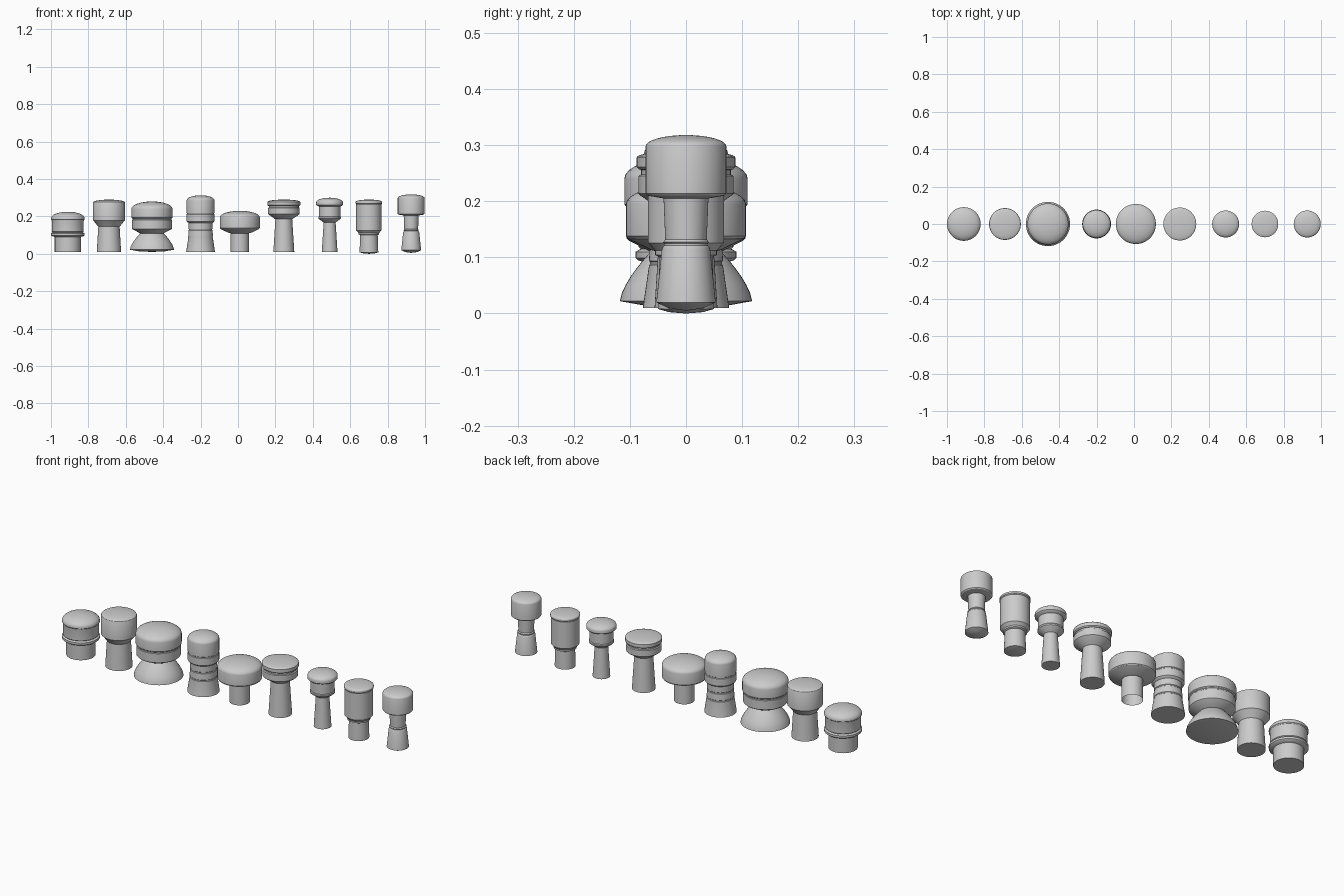
import bpy, bmesh, math

cube = bpy.data.objects.get("Cube")
if cube:
    bpy.data.objects.remove(cube)

grey = bpy.data.materials.new("plain_grey")
grey.use_nodes = True
grey.diffuse_color = (0.6, 0.6, 0.6, 1)
grey.node_tree.nodes["Principled BSDF"].inputs["Base Color"].default_value = grey.diffuse_color

FLOOR = 0.01
BEVEL = 0.004


# Each helper returns (radius, height) points for one stretch of a knob's outline.
def base(radius, bottom=FLOOR, sag=0):
    """Closed underside; sag lifts the outer edge to leave a rounded bottom."""
    return [(0, bottom), (radius * 0.6, bottom + sag * 0.3), (radius, bottom + sag)]


def stem(foot, neck, top, bottom=FLOOR):
    """Straight stem running from the foot radius to the neck radius."""
    return [(foot, bottom), (neck, top)]


def bell(foot, neck, bottom, top, steps=6):
    """Foot that swells outwards from the neck in a soft curve."""
    outline = []
    for i in range(1, steps + 1):
        t = i / steps
        radius = neck + (foot - neck) * (1 - t ** 1.5)
        outline.append((radius, bottom + (top - bottom) * t))
    return outline


def band(radius, low, high):
    """Straight ring of the head with a bevelled lower edge."""
    return [(radius - BEVEL, low), (radius, low + BEVEL), (radius, high)]


def groove(radius, height):
    """Narrow notch cut around the outline."""
    inner = radius - BEVEL / 2
    half = BEVEL / 2
    return [(radius, height - BEVEL), (inner, height - half),
            (inner, height + half), (radius, height + BEVEL)]


def crown(radius, edge, top, steps=8):
    """Rounded cap: quarter ellipse from the rim to the centre of the top."""
    outline = []
    for i in range(1, steps):
        angle = math.pi / 2 * i / steps
        outline.append((radius * math.cos(angle), edge + (top - edge) * math.sin(angle)))
    return outline + [(0, top)]


def turned(name, x, outline, top):
    """Lathe an outline around the vertical axis and close it with a crown."""
    points = outline + crown(*outline[-1], top)
    bm = bmesh.new()
    verts = [bm.verts.new((radius, 0, height)) for radius, height in points]
    edges = [bm.edges.new(pair) for pair in zip(verts, verts[1:])]
    bmesh.ops.spin(bm, geom=verts + edges, cent=(0, 0, 0), axis=(0, 0, 1),
                   angle=math.tau, steps=48)
    bmesh.ops.remove_doubles(bm, verts=bm.verts, dist=0.0001)
    bmesh.ops.recalc_face_normals(bm, faces=bm.faces)
    mesh = bpy.data.meshes.new(name)
    bm.to_mesh(mesh)
    bm.free()
    mesh.materials.append(grey)
    knob = bpy.data.objects.new(name, mesh)
    knob.location.x = x
    bpy.context.collection.objects.link(knob)
    bpy.ops.object.select_all(action="DESELECT")
    knob.select_set(True)
    bpy.context.view_layer.objects.active = knob
    bpy.ops.object.shade_smooth_by_angle(angle=math.radians(30))


# Short knob with a beaded lower rim
outline = base(radius=0.07) + stem(foot=0.07, neck=0.07, top=0.09)
outline += band(radius=0.09, low=0.095, high=0.11)
outline += band(radius=0.085, low=0.115, high=0.175)
outline += band(radius=0.09, low=0.18, high=0.19)
turned("beaded_knob", x=-0.91, outline=outline, top=0.225)

# Cylinder head on a gently flared stem
outline = base(radius=0.065) + stem(foot=0.065, neck=0.057, top=0.145)
outline += band(radius=0.085, low=0.175, high=0.275)
turned("drum_knob", x=-0.69, outline=outline, top=0.29)

# Wide head on a bell-shaped foot
outline = base(radius=0.118, sag=0.012)
outline += bell(foot=0.118, neck=0.063, bottom=0.022, top=0.11)
outline += band(radius=0.106, low=0.13, high=0.18) + groove(radius=0.106, height=0.185)
outline += band(radius=0.11, low=0.19, high=0.24)
turned("bell_knob", x=-0.46, outline=outline, top=0.28)

# Tall head with a ringed neck
outline = base(radius=0.077) + stem(foot=0.077, neck=0.066, top=0.085)
outline += groove(radius=0.066, height=0.09) + groove(radius=0.064, height=0.13)
outline += stem(foot=0.064, neck=0.064, bottom=0.14, top=0.165)
outline += band(radius=0.075, low=0.17, high=0.21) + groove(radius=0.075, height=0.215)
outline += stem(foot=0.075, neck=0.075, bottom=0.22, top=0.285)
turned("ringed_knob", x=-0.2, outline=outline, top=0.313)

# Broad mushroom knob on a hollow stem
outline = stem(foot=0.049, neck=0.049, top=0.11)
outline += stem(foot=0.062, neck=0.104, bottom=0.113, top=0.133)
outline += band(radius=0.107, low=0.134, high=0.195)
turned("mushroom_knob", x=0.01, outline=outline, top=0.23)

# Grooved head on a tapered stem
outline = base(radius=0.056) + stem(foot=0.056, neck=0.045, top=0.185)
outline += band(radius=0.085, low=0.21, high=0.245)
outline += stem(foot=0.08, neck=0.08, bottom=0.248, top=0.256)
outline += band(radius=0.088, low=0.257, high=0.278)
turned("grooved_knob", x=0.245, outline=outline, top=0.29)

# Small capped knob with a slim stem
outline = base(radius=0.042) + stem(foot=0.042, neck=0.032, top=0.168)
outline += band(radius=0.06, low=0.185, high=0.196)
outline += stem(foot=0.057, neck=0.057, bottom=0.2, top=0.253)
outline += band(radius=0.072, low=0.258, high=0.275)
turned("slim_knob", x=0.49, outline=outline, top=0.3)

# Long barrel on a short stem
outline = base(radius=0.05, bottom=0, sag=0.008)
outline += stem(foot=0.05, neck=0.047, top=0.1)
outline += stem(foot=0.055, neck=0.055, bottom=0.104, top=0.112)
outline += band(radius=0.068, low=0.122, high=0.265)
outline += band(radius=0.071, low=0.266, high=0.278)
turned("barrel_knob", x=0.7, outline=outline, top=0.29)

# Tall knob with a stepped stem and rounded foot
outline = base(radius=0.053, bottom=0.005, sag=0.015)
outline += stem(foot=0.053, neck=0.043, bottom=0.02, top=0.115)
outline += groove(radius=0.041, height=0.123)
outline += stem(foot=0.037, neck=0.04, bottom=0.132, top=0.205)
outline += band(radius=0.072, low=0.21, high=0.298)
turned("tall_knob", x=0.926, outline=outline, top=0.318)
